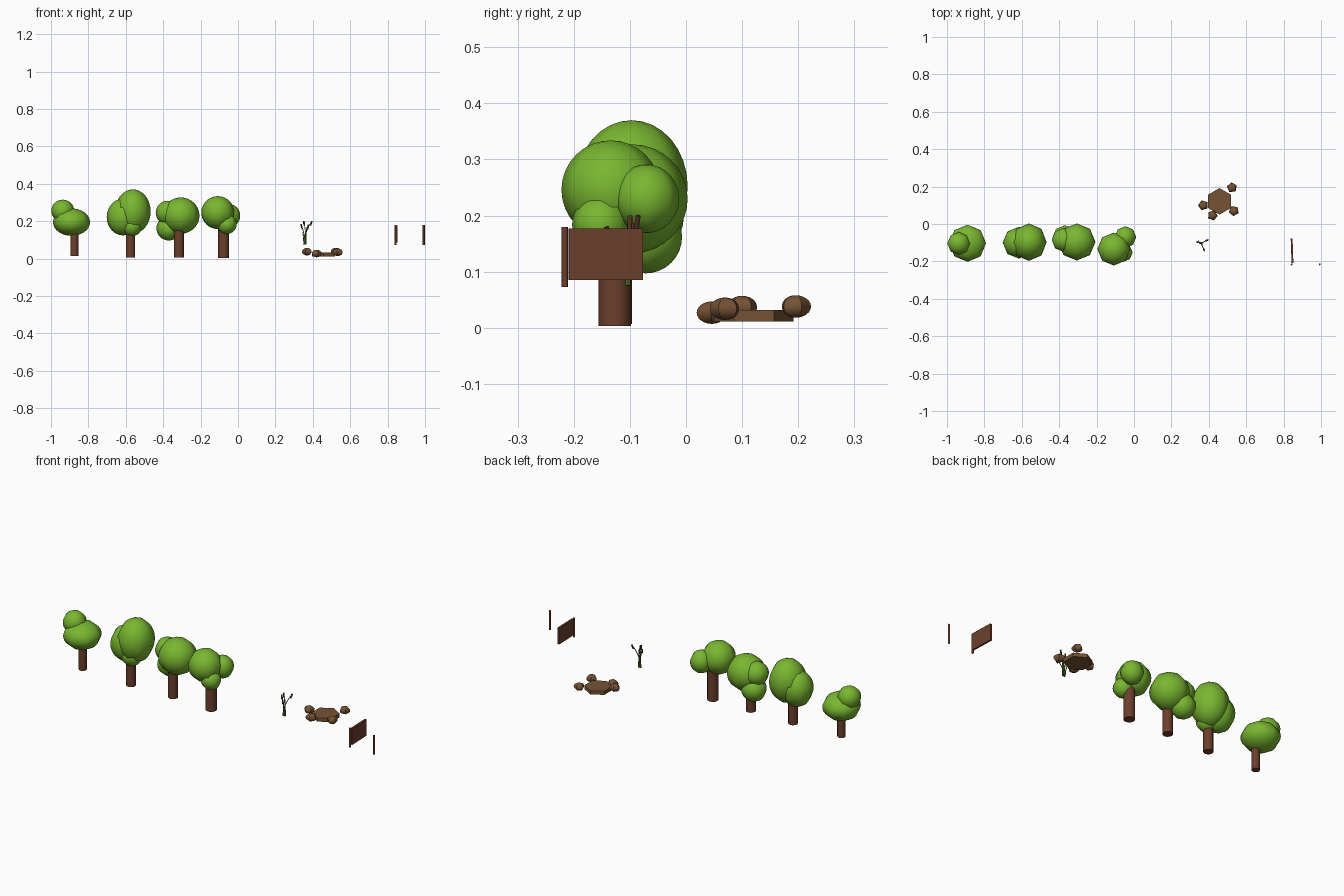
import bpy, math
from mathutils import Vector

if "Cube" in bpy.data.objects:
    bpy.data.objects.remove(bpy.data.objects["Cube"])


def mat(name, rgb):
    m = bpy.data.materials.new(name)
    m.diffuse_color = (*rgb, 1)
    m.use_nodes = True
    m.node_tree.nodes["Principled BSDF"].inputs["Base Color"].default_value = m.diffuse_color
    return m


GREEN = mat("leaf green", (0.19, 0.47, 0.03))
BARK = mat("bark brown", (0.15, 0.05, 0.025))
STONE = mat("stone brown", (0.18, 0.085, 0.035))
REED = mat("reed green", (0.06, 0.17, 0.02))
CATTAIL = mat("cattail brown", (0.10, 0.035, 0.02))


def finish(name, m):
    ob = bpy.context.object
    ob.name = name
    ob.data.materials.append(m)
    bpy.ops.object.shade_smooth_by_angle(angle=math.radians(46))
    return ob


def ball(name, loc, size, m, seg=8, rings=16, turn=0):
    bpy.ops.mesh.primitive_uv_sphere_add(segments=seg, ring_count=rings, radius=1,
                                         location=loc, rotation=(0, 0, turn))
    bpy.context.object.scale = size
    return finish(name, m)


def rod(name, a, b, r, m, sides=10, turn=0):
    a, b = Vector(a), Vector(b)
    d = b - a
    bpy.ops.mesh.primitive_cylinder_add(vertices=sides, radius=r, depth=d.length,
                                        location=(a + b) / 2)
    ob = bpy.context.object
    ob.rotation_mode = 'QUATERNION'
    ob.rotation_quaternion = d.to_track_quat('Z', 'Y')
    return finish(name, m)


# Trees: trunk (x, y, radius, bottom, top), then crown balls (x, y, z, rx, ry, rz)
trees = [
    ((-0.875, -0.122, 0.021, 0.013, 0.17),
     [(-0.89, -0.103, 0.195, 0.099, 0.099, 0.073), (-0.937, -0.104, 0.255, 0.061, 0.061, 0.06)]),
    ((-0.575, -0.124, 0.025, 0.005, 0.20),
     [(-0.562, -0.097, 0.252, 0.095, 0.1, 0.118), (-0.615, -0.1, 0.222, 0.087, 0.085, 0.098),
      (-0.568, -0.125, 0.175, 0.055, 0.055, 0.056)]),
    ((-0.316, -0.122, 0.026, 0.007, 0.19),
     [(-0.306, -0.096, 0.23, 0.1, 0.099, 0.097), (-0.376, -0.085, 0.245, 0.064, 0.064, 0.064),
      (-0.37, -0.072, 0.162, 0.066, 0.065, 0.065)]),
    ((-0.077, -0.127, 0.029, 0.003, 0.20),
     [(-0.108, -0.134, 0.246, 0.088, 0.088, 0.088), (-0.046, -0.07, 0.23, 0.058, 0.058, 0.061),
      (-0.06, -0.152, 0.184, 0.053, 0.051, 0.052)]),
]
for i, ((x, y, r, z0, z1), crown) in enumerate(trees, 1):
    rod(f"trunk_{i}", (x, y, z0), (x, y, z1), r, BARK, 12)
    for j, (cx, cy, cz, rx, ry, rz) in enumerate(crown, 1):
        ball(f"crown_{i}_{j}", (cx, cy, cz), (rx, ry, rz), GREEN)

# Fire-pit slab with a ring of stones
bpy.ops.mesh.primitive_cylinder_add(vertices=6, radius=0.071, depth=0.021,
                                    location=(0.457, 0.121, 0.0215))
finish("slab", STONE)
stones = [(0.524, 0.195, 0.038, 0.1), (0.37, 0.1, 0.037, 1.57),
          (0.42, 0.046, 0.027, 0.9), (0.534, 0.07, 0.034, 0.5)]
for i, (x, y, z, t) in enumerate(stones, 1):
    ball(f"stone_{i}", (x, y, z), (0.028, 0.028, 0.02), STONE, 5, 12, t)

# Reeds: curved tapered stems, most ending in a cattail
tips = [(0.337, -0.096, 0.185, True), (0.352, -0.1, 0.2, True), (0.395, -0.085, 0.2, True),
        (0.376, -0.142, 0.18, True), (0.366, -0.108, 0.17, False), (0.345, -0.09, 0.14, False)]
for i, (x, y, z, head) in enumerate(tips, 1):
    base = Vector((0.358 + 0.006 * ((i % 3) - 1), -0.102 - 0.003 * (i % 2), 0.075))
    tip = Vector((x, y, z))
    cu = bpy.data.curves.new(f"reed_{i}", 'CURVE')
    cu.dimensions = '3D'
    cu.bevel_depth = 0.003
    cu.bevel_resolution = 1
    cu.use_fill_caps = True
    sp = cu.splines.new('POLY')
    sp.points.add(5)
    for k, p in enumerate(sp.points):
        t = k / 5
        pos = base.lerp(tip, t)
        pos.x = base.x + (tip.x - base.x) * t * t
        pos.y = base.y + (tip.y - base.y) * t * t
        p.co = (*pos, 1)
        p.radius = 1.1 - 0.5 * t
    cu.materials.append(REED)
    bpy.context.collection.objects.link(bpy.data.objects.new(f"reed_{i}", cu))
    if head:
        d = (tip - base).normalized()
        rod(f"cattail_{i}", tip - d * 0.024, tip, 0.0045, CATTAIL, 8)

# Gate: swinging panel opened backwards between two posts
bpy.ops.mesh.primitive_cube_add(size=1, location=(0.845, -0.143, 0.131),
                                rotation=(0, 0, math.radians(2)))
bpy.context.object.scale = (0.01, 0.132, 0.092)
finish("gate_panel", BARK)
for i, x in enumerate((0.843, 0.993), 1):
    rod(f"gate_post_{i}", (x, -0.216, 0.073), (x, -0.216, 0.18), 0.0055, BARK, 8)
